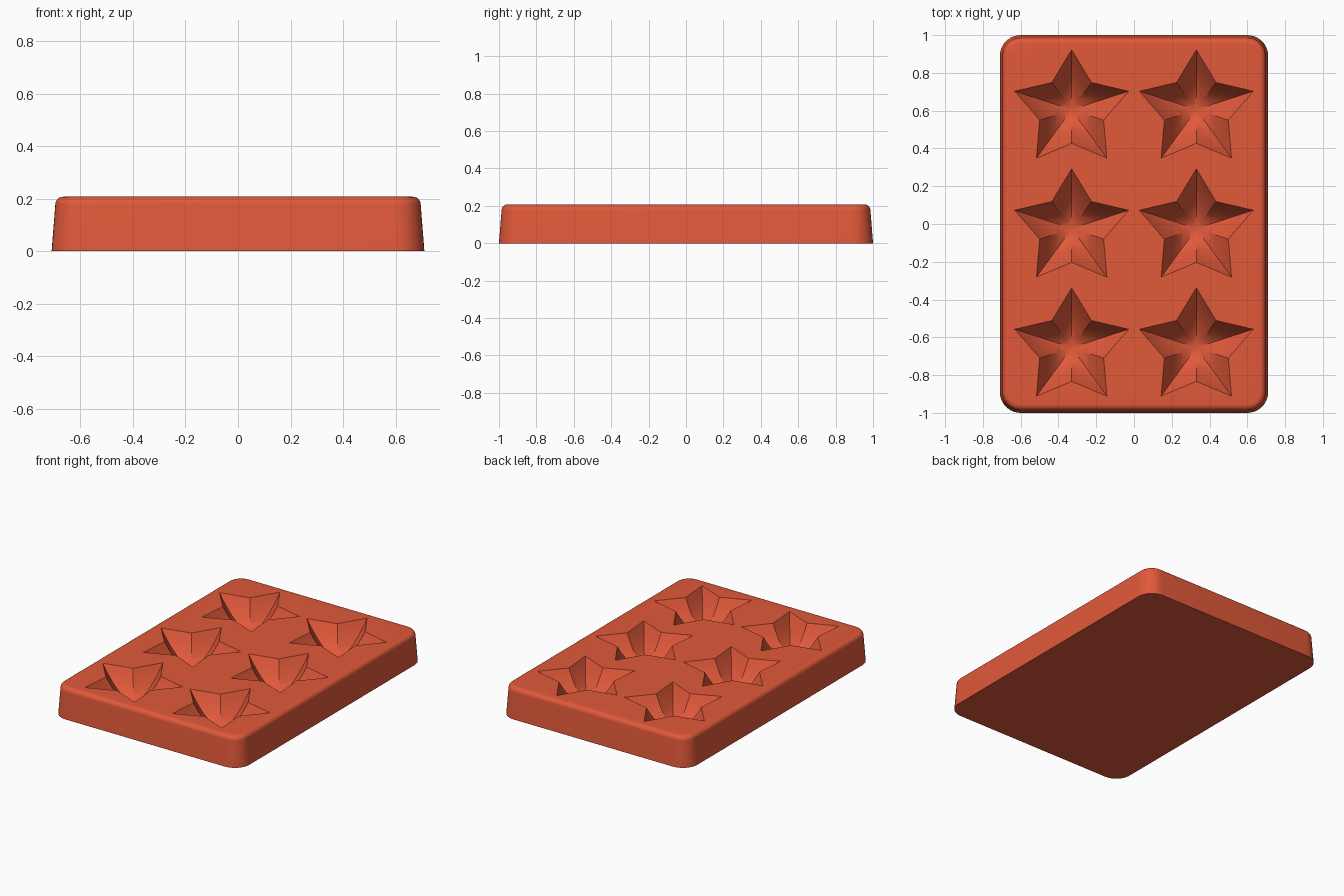
import bpy, bmesh
from math import sin, cos, pi, radians

if "Cube" in bpy.data.objects:
    bpy.data.objects.remove(bpy.data.objects["Cube"], do_unlink=True)

HALF_X, HALF_Y, HEIGHT = 0.71, 1.0, 0.207
CORNER, FILLET, TAPER = 0.11, 0.03, 0.014
STAR_R, NOTCH_R, DEPTH = 0.317, 0.178, 0.168

red = bpy.data.materials.new("coral_red")
red.use_nodes = True
red.diffuse_color = (0.75, 0.10, 0.042, 1)
red.node_tree.nodes["Principled BSDF"].inputs["Base Color"].default_value = red.diffuse_color


def skin(bm, loops):
    """Join successive closed loops of vertices with quads."""
    for low, high in zip(loops, loops[1:]):
        n = len(low)
        for i in range(n):
            j = (i + 1) % n
            bm.faces.new((low[i], low[j], high[j], high[i]))


def make_object(name, bm):
    bmesh.ops.recalc_face_normals(bm, faces=bm.faces)
    mesh = bpy.data.meshes.new(name)
    bm.to_mesh(mesh)
    bm.free()
    mesh.materials.append(red)
    obj = bpy.data.objects.new(name, mesh)
    bpy.context.collection.objects.link(obj)
    return obj


def rounded_loop(bm, inset, z, steps=10):
    """Rounded rectangle whose corner centres stay fixed."""
    verts = []
    for k, (sx, sy) in enumerate(((1, 1), (-1, 1), (-1, -1), (1, -1))):
        for i in range(steps + 1):
            a = (k + i / steps) * pi / 2
            r = CORNER - inset
            verts.append(bm.verts.new((sx * (HALF_X - CORNER) + r * cos(a),
                                       sy * (HALF_Y - CORNER) + r * sin(a), z)))
    return verts


def star_loop(bm, scale, z, cx, cy):
    verts = []
    for i in range(10):
        r = scale * (NOTCH_R if i % 2 else STAR_R)
        a = pi / 2 + i * pi / 5
        verts.append(bm.verts.new((cx + r * cos(a), cy + r * sin(a), z)))
    return verts


# Tapered slab with a rounded upper edge
bm = bmesh.new()
profile = [(0, 0)]
for i in range(7):
    a = i / 6 * pi / 2
    profile.append((TAPER + FILLET * (1 - cos(a)), HEIGHT - FILLET * (1 - sin(a))))
loops = [rounded_loop(bm, inset, z) for inset, z in profile]
skin(bm, loops)
bm.faces.new(loops[0])
bm.faces.new(loops[-1])
tray = make_object("star_mould_tray", bm)

# Star bowls that hollow out the six cavities
bm = bmesh.new()
RINGS = 14
for cx in (-0.33, 0.33):
    for row in (-1, 0, 1):
        cy = -0.025 + row * 0.63
        loops = [star_loop(bm, 1, HEIGHT + 0.05, cx, cy)]
        for i in range(RINGS):
            s = 1 - i / RINGS
            loops.append(star_loop(bm, s, HEIGHT - DEPTH * (1 - s ** 2), cx, cy))
        skin(bm, loops)
        bm.faces.new(loops[0])
        centre = bm.verts.new((cx, cy, HEIGHT - DEPTH))
        for i in range(10):
            bm.faces.new((loops[-1][i], loops[-1][(i + 1) % 10], centre))
cutter = make_object("star_cutter", bm)
cutter.hide_render = True

# Cut the cavities, then drop the cutter
cut = tray.modifiers.new("star_cavities", 'BOOLEAN')
cut.operation = 'DIFFERENCE'
cut.solver = 'EXACT'
cut.object = cutter
bpy.ops.object.select_all(action='DESELECT')
tray.select_set(True)
bpy.context.view_layer.objects.active = tray
bpy.ops.object.modifier_apply(modifier=cut.name)
bpy.data.objects.remove(cutter, do_unlink=True)
bpy.ops.object.shade_smooth_by_angle(angle=radians(30))
